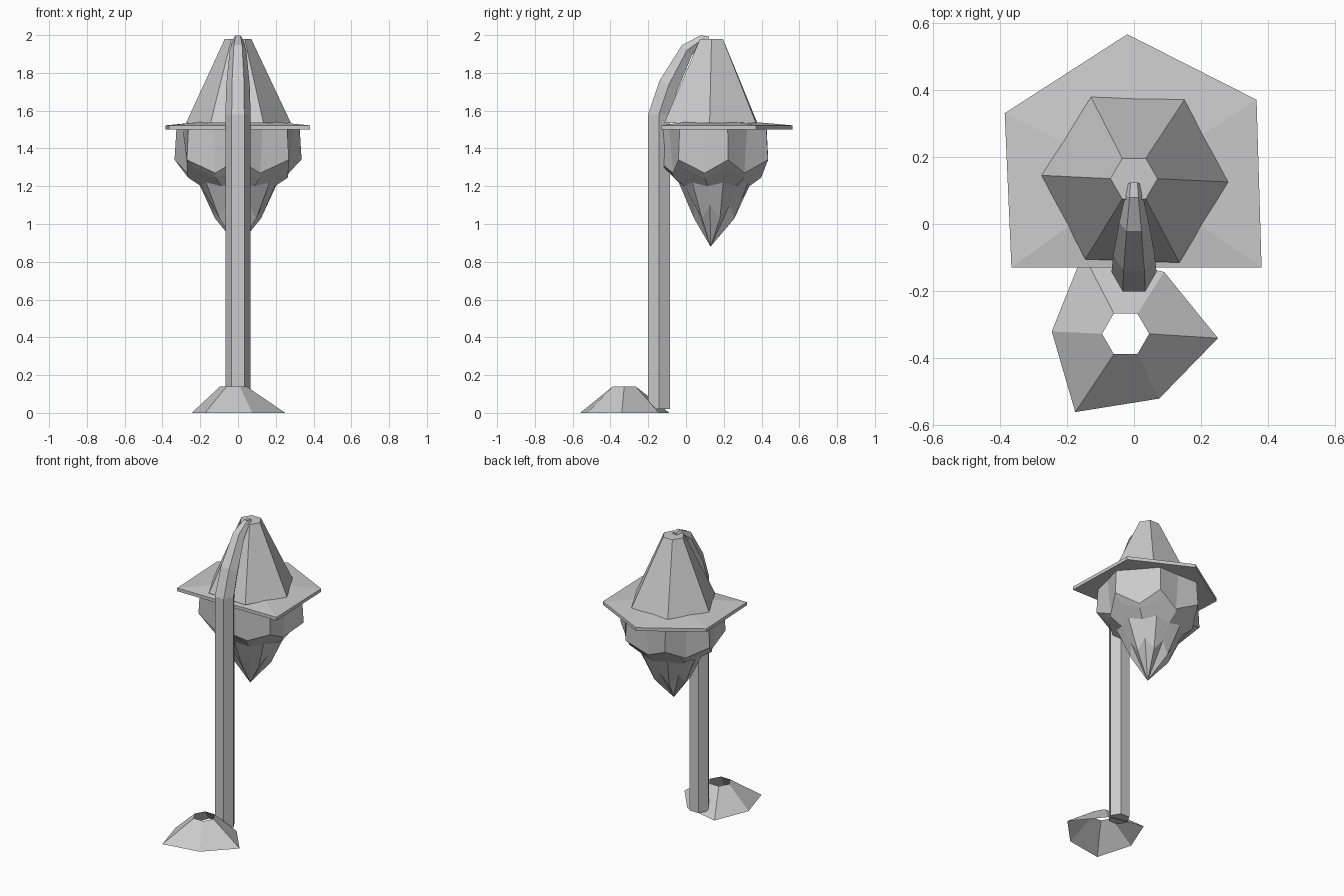
import bpy, bmesh
from math import sin, cos, pi, radians

if "Cube" in bpy.data.objects:
    bpy.data.objects.remove(bpy.data.objects["Cube"])


def loft(name, rings, cap_start=False, cap_end=False, tip=None):
    """Skin a list of equal-length rings of points, optionally capped or pointed."""
    bm = bmesh.new()
    loops = [[bm.verts.new(p) for p in ring] for ring in rings]
    n = len(loops[0])
    for a, b in zip(loops, loops[1:]):
        for i in range(n):
            j = (i + 1) % n
            bm.faces.new((a[i], a[j], b[j], b[i]))
    if cap_start:
        bm.faces.new(loops[0])
    if cap_end:
        bm.faces.new(loops[-1])
    if tip:
        t = bm.verts.new(tip)
        for i in range(n):
            bm.faces.new((loops[-1][i], loops[-1][(i + 1) % n], t))
    bmesh.ops.recalc_face_normals(bm, faces=bm.faces)
    mesh = bpy.data.meshes.new(name)
    bm.to_mesh(mesh)
    bm.free()
    obj = bpy.data.objects.new(name, mesh)
    bpy.context.collection.objects.link(obj)
    return obj


def at_z(points, z):
    return [(x, y, z) for x, y in points]


def circle(cx, cy, r, n=6):
    return [(cx + r * cos(2 * pi * i / n), cy + r * sin(2 * pi * i / n)) for i in range(n)]


def tilted_hex(y, z, r, tilt):
    """Hexagonal section in the x/y plane, leaned back about x."""
    t = radians(tilt)
    return [(px, y + py * cos(t), z - py * sin(t)) for px, py in circle(0, 0, r)]


# Post with a tapering hook that bends back over the hat
loft("post", [tilted_hex(*s) for s in (
    (-0.143, 0.02, 0.067, 0), (-0.143, 1.58, 0.067, 0), (-0.092, 1.735, 0.062, 28),
    (0.005, 1.92, 0.044, 48), (0.085, 1.977, 0.026, 75), (0.12, 1.975, 0.02, 100))],
    cap_start=True, cap_end=True)

# Open mound at the foot
foot = [(0.25, -0.34), (0.09, -0.143), (-0.152, -0.088),
        (-0.245, -0.32), (-0.175, -0.56), (0.075, -0.52)]
loft("base_mound", [at_z(foot, 0), at_z(circle(-0.025, -0.327, 0.07), 0.14)])

# Hat crown
crown = [(0.28, 0.125), (0.15, 0.37), (-0.128, 0.378),
         (-0.275, 0.145), (-0.145, -0.105), (0.135, -0.115)]
loft("hat_crown", [at_z(crown, 1.535), at_z(circle(0, 0.135, 0.07), 1.98)], cap_end=True)

# Hat brim: thin five-sided plate rising slightly to the middle
brim = [(0.38, -0.13), (0.365, 0.37), (-0.02, 0.565), (-0.385, 0.33), (-0.365, -0.13)]
loft("hat_brim", [at_z(brim, 1.50), at_z(brim, 1.522)], cap_start=True, tip=(0, 0.135, 1.56))


# Shaggy pleated head: alternate radius and height around each ring
def pleat(r_even, z_even, r_odd, z_odd, n=14):
    ring = []
    for i in range(n):
        r, z = (r_odd, z_odd) if i % 2 else (r_even, z_even)
        a = 2 * pi * i / n + 0.22
        ring.append((r * cos(a), 0.155 + 0.9 * r * sin(a), z))
    return ring


loft("pleated_head", [
    pleat(0.335, 1.50, 0.30, 1.50),
    pleat(0.345, 1.34, 0.275, 1.27),
    pleat(0.275, 1.29, 0.27, 1.245),
    pleat(0.215, 1.22, 0.20, 1.20),
    pleat(0.125, 1.03, 0.135, 1.10)],
    cap_start=True, tip=(0, 0.13, 0.88))
